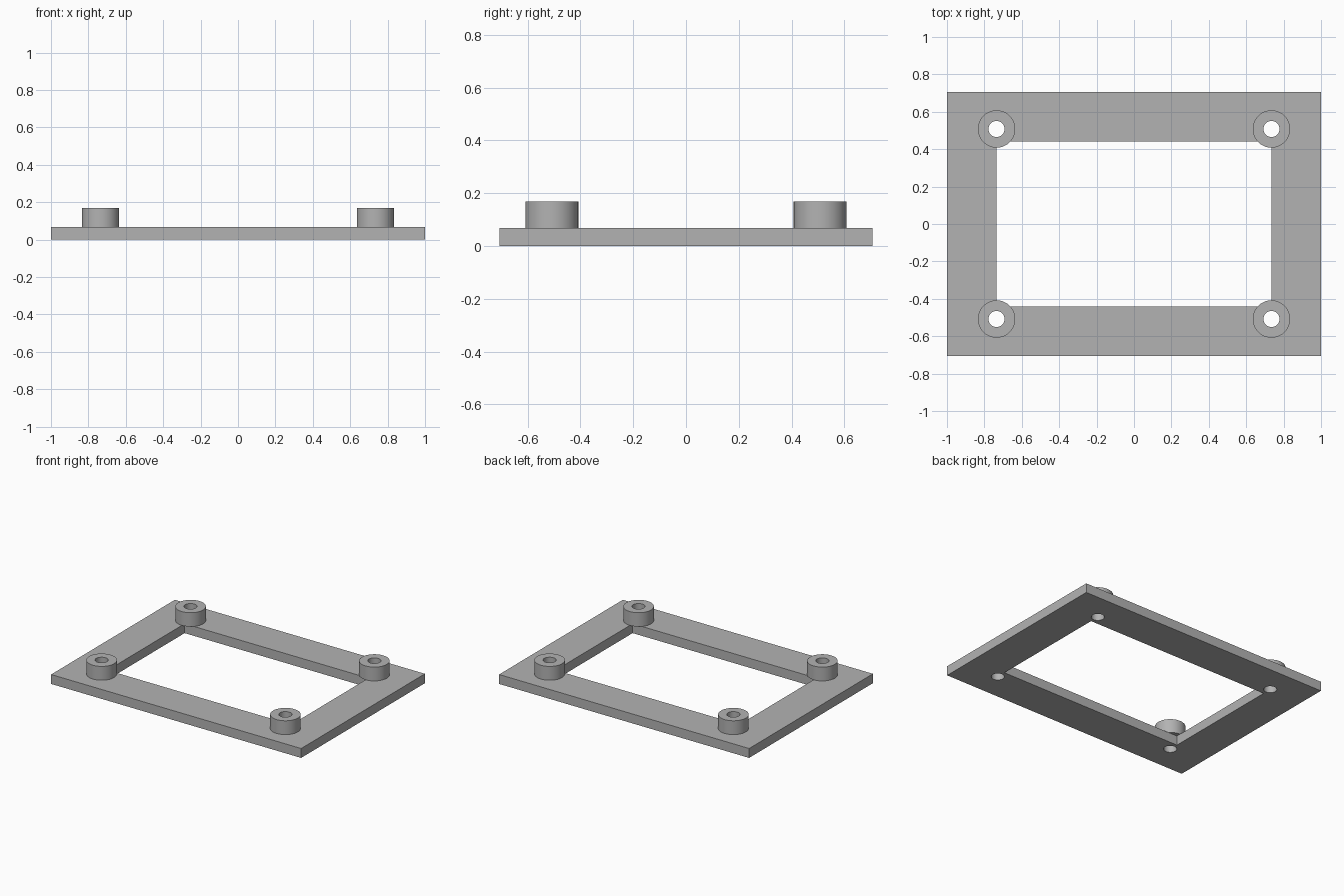
import bpy
from math import cos, sin, tau, radians

if "Cube" in bpy.data.objects:
    bpy.data.objects.remove(bpy.data.objects["Cube"], do_unlink=True)

PLATE_TOP, BOSS_TOP = 0.068, 0.168
BOSS_X, BOSS_Y = 0.735, 0.508
BOSS_RADIUS, HOLE_RADIUS = 0.1, 0.043

grey = bpy.data.materials.new("plain_grey")
grey.use_nodes = True
grey.diffuse_color = (0.45, 0.45, 0.45, 1)
grey.node_tree.nodes["Principled BSDF"].inputs["Base Color"].default_value = grey.diffuse_color


def rectangle(half_x, half_y):
    return [(-half_x, -half_y), (half_x, -half_y), (half_x, half_y), (-half_x, half_y)]


def circle(x, y, radius, sides=48):
    return [(x + radius * cos(tau * i / sides), y + radius * sin(tau * i / sides))
            for i in range(sides)]


def extrude_outlines(name, outlines, bottom, top):
    """Solid from nested closed outlines; inner outlines become holes."""
    curve = bpy.data.curves.new(name, "CURVE")
    curve.dimensions = "2D"
    curve.fill_mode = "BOTH"
    curve.extrude = (top - bottom) / 2
    for points in outlines:
        spline = curve.splines.new("POLY")
        spline.points.add(len(points) - 1)
        for point, (x, y) in zip(spline.points, points):
            point.co = (x, y, 0, 1)
        spline.use_cyclic_u = True
    curve.materials.append(grey)
    obj = bpy.data.objects.new(name, curve)
    obj.location.z = (bottom + top) / 2
    bpy.context.collection.objects.link(obj)
    bpy.ops.object.select_all(action="DESELECT")
    obj.select_set(True)
    bpy.context.view_layer.objects.active = obj
    bpy.ops.object.convert(target="MESH")
    bpy.ops.object.shade_smooth_by_angle(angle=radians(30))


corners = {
    "front_right": (-BOSS_X, -BOSS_Y),
    "front_left": (BOSS_X, -BOSS_Y),
    "back_right": (-BOSS_X, BOSS_Y),
    "back_left": (BOSS_X, BOSS_Y),
}

# Flat frame with a rectangular opening and four screw holes
holes = [circle(x, y, HOLE_RADIUS) for x, y in corners.values()]
extrude_outlines("base_frame", [rectangle(1, 0.707), rectangle(BOSS_X, 0.44)] + holes,
                 0, PLATE_TOP)

# Hollow standoffs on top, overhanging the opening's corners
for corner, (x, y) in corners.items():
    extrude_outlines("standoff_" + corner,
                     [circle(x, y, BOSS_RADIUS), circle(x, y, HOLE_RADIUS)],
                     PLATE_TOP, BOSS_TOP)
